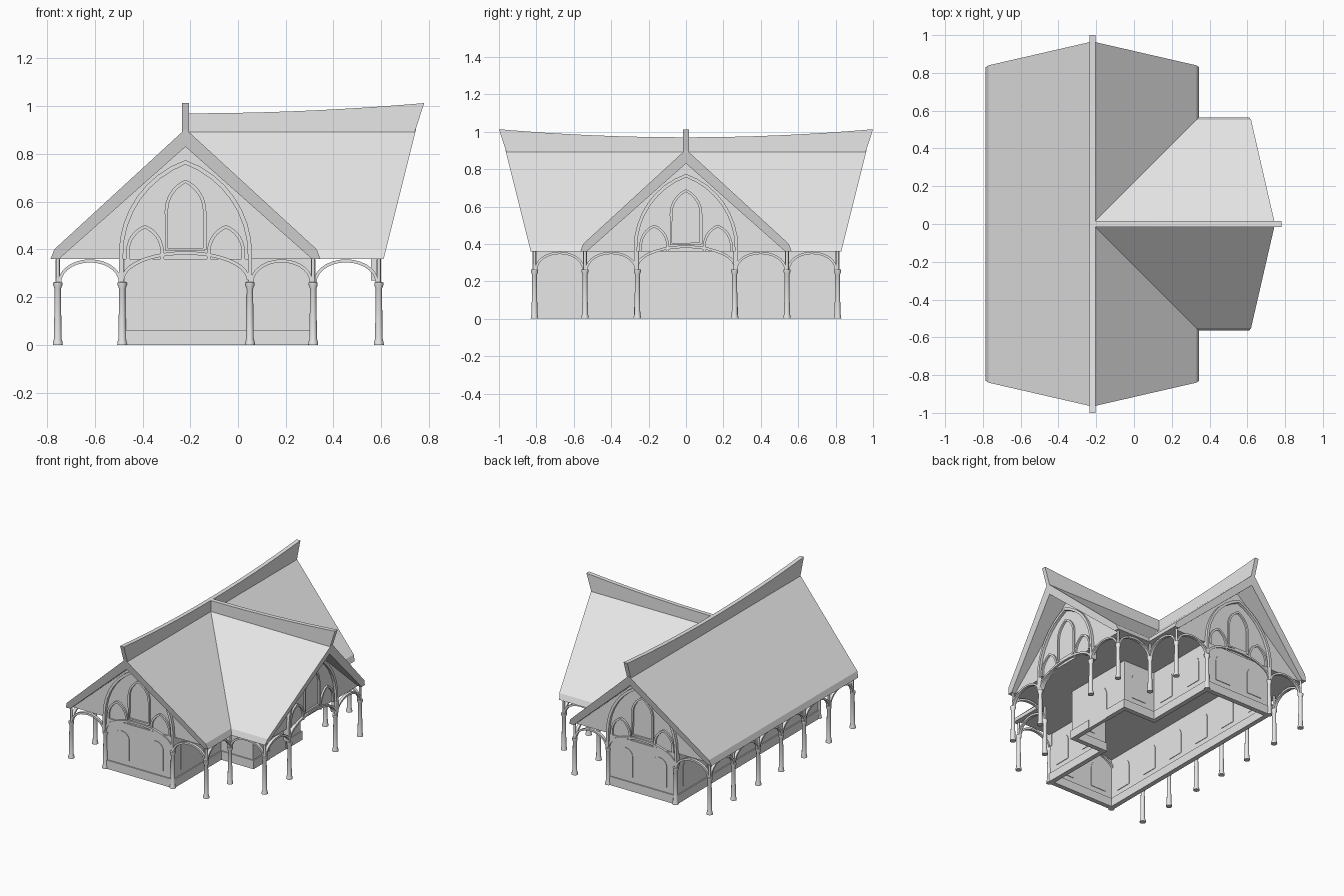
import bpy, bmesh
from math import sin, cos, pi, sqrt, atan2
from mathutils import Matrix, Vector

if "Cube" in bpy.data.objects:
    bpy.data.objects.remove(bpy.data.objects["Cube"])

stone = bpy.data.materials.new("light_grey")
stone.use_nodes = True
GREY = (0.8, 0.8, 0.8, 1)
stone.diffuse_color = GREY
stone.node_tree.nodes["Principled BSDF"].inputs["Base Color"].default_value = GREY

RIDGE_X = -0.22
EAVE = 0.36


def frame(x, y, angle):
    """Local u runs along a wall, v goes up, w points outward."""
    upright = Matrix(((1, 0, 0, 0), (0, 0, -1, 0), (0, 1, 0, 0), (0, 0, 0, 1)))
    return Matrix.Translation((x, y, 0)) @ Matrix.Rotation(angle, 4, "Z") @ upright


def finish(bm, name):
    bmesh.ops.recalc_face_normals(bm, faces=bm.faces)
    mesh = bpy.data.meshes.new(name)
    bm.to_mesh(mesh)
    bm.free()
    mesh.materials.append(stone)
    ob = bpy.data.objects.new(name, mesh)
    bpy.context.collection.objects.link(ob)
    return ob


def extrude(bm, faces, depth, matrix):
    res = bmesh.ops.extrude_face_region(bm, geom=faces)["geom"]
    top = [g for g in res if isinstance(g, bmesh.types.BMVert)]
    bmesh.ops.translate(bm, verts=top, vec=(0, 0, depth))
    base = {v for f in faces if f.is_valid for v in f.verts}
    bmesh.ops.transform(bm, matrix=matrix, verts=list(base | set(top)))


def prism(bm, pts, w0, w1, matrix):
    face = bm.faces.new([bm.verts.new((u, v, w0)) for u, v in pts])
    extrude(bm, [face], w1 - w0, matrix)


def rib(bm, path, width, w0, w1, matrix):
    """Flat band that follows a path in the u, v plane."""
    pairs = []
    for i, p in enumerate(path):
        a, b = path[max(i - 1, 0)], path[min(i + 1, len(path) - 1)]
        t = (Vector(b) - Vector(a)).normalized() * width / 2
        pairs.append([bm.verts.new((p[0] - s * t.y, p[1] + s * t.x, w0)) for s in (-1, 1)])
    faces = [bm.faces.new((a[0], b[0], b[1], a[1])) for a, b in zip(pairs, pairs[1:])]
    extrude(bm, faces, w1 - w0, matrix)


def round_arch(half, spring, top, n=14):
    return [(half * cos(pi * i / n), spring + (top - spring) * sin(pi * i / n)) for i in range(n + 1)]


def pointed_arch(mid, half, foot, spring, top, n=8):
    h = top - spring
    c = (h * h - half * half) / (2 * half)
    r = half + c
    right = []
    for i in range(n + 1):
        a = atan2(h, c) * i / n
        right.append((r * cos(a) - c, spring + r * sin(a)))
    right = [(half, foot)] + right
    left = [(-u, v) for u, v in reversed(right[:-1])]
    return [(mid + u, v) for u, v in right + left]


def box(bm, x0, x1, y0, y1, z0, z1):
    m = Matrix.Translation(((x0 + x1) / 2, (y0 + y1) / 2, (z0 + z1) / 2))
    bmesh.ops.create_cube(bm, size=1, matrix=m @ Matrix.Diagonal((x1 - x0, y1 - y0, z1 - z0, 1)))


# Roofs, with gable ends that lean outward toward the ridge
SECTION = [(0, 0.905), (0.55, 0.4), (0.565, EAVE), (0.53, EAVE), (0, 0.83),
           (-0.53, EAVE), (-0.565, EAVE), (-0.55, 0.4)]


def roof(name, w0, angle):
    bm = bmesh.new()
    prism(bm, SECTION, w0, 0.83, Matrix())
    for v in bm.verts:
        if abs(v.co.z) > 0.1:
            v.co.z += (v.co.y - EAVE) * 0.25 * (1 if v.co.z > 0 else -1)
    bm.transform(frame(RIDGE_X, 0, angle))
    finish(bm, name)


roof("main_roof", -0.83, 0)
roof("wing_roof", 0, pi / 2)


# Ridge boards, rising in a gentle curve to the ends
def ridge(name, start, angle):
    n = 16
    us = [start + (1 - start) * i / n for i in range(n + 1)]
    top = [(u, 0.97 + 0.043 * u * u) for u in us]
    bottom = [(0.96, 0.89), (0.96 * start, 0.89)]
    bm = bmesh.new()
    prism(bm, top + bottom, -0.015, 0.015, frame(RIDGE_X, 0, angle))
    finish(bm, name)


ridge("main_ridge_board", -1, pi / 2)
ridge("wing_ridge_board", 0, 0)

# Flat soffit under the roofs
bm = bmesh.new()
box(bm, -0.765, 0.325, -0.8, 0.8, EAVE, EAVE + 0.012)
box(bm, 0.325, 0.58, -0.54, 0.54, EAVE, EAVE + 0.012)
finish(bm, "soffit")

# Gable walls with traceried ribs
GABLES = {"front": (RIDGE_X, -0.8, 0), "back": (RIDGE_X, 0.8, pi), "wing": (0.58, 0, pi / 2)}
for side, place in GABLES.items():
    m = frame(*place)
    bm = bmesh.new()
    prism(bm, [(-0.535, EAVE), (0.535, EAVE), (0, 0.835)], -0.02, 0, m)
    finish(bm, side + "_gable_wall")
    bm = bmesh.new()
    rib(bm, pointed_arch(0, 0.27, 0.27, 0.38, 0.765), 0.018, -0.022, 0.02, m)
    rib(bm, round_arch(0.262, 0.275, 0.385, 20), 0.014, -0.022, 0.016, m)
    centre = pointed_arch(0, 0.08, 0.4, 0.56, 0.685)
    rib(bm, centre + [centre[0]], 0.014, -0.022, 0.012, m)
    for s in (-1, 1):
        rib(bm, pointed_arch(s * 0.17, 0.072, 0.36, 0.39, 0.495), 0.014, -0.022, 0.012, m)
    finish(bm, side + "_gable_ribs")


# Walls and plinth around the T-shaped plan, open at the doorway
def wall(name, z0, z1, thick, gap):
    half = [(0.3, gap), (0.3, 0.26), (0.045, 0.26), (0.045, 0.8), (-0.48, 0.8)]
    path = half + [(x, -y) for x, y in reversed(half)]
    bm = bmesh.new()
    cols = [[bm.verts.new((x, y, z)) for z in (z0, z1)] for x, y in path]
    for a, b in zip(cols, cols[1:]):
        bm.faces.new((a[0], b[0], b[1], a[1]))
    ob = finish(bm, name)
    mod = ob.modifiers.new("thickness", "SOLIDIFY")
    mod.thickness = thick
    mod.offset = 0
    mod.use_even_offset = True


wall("walls", 0, EAVE, 0.018, 0.085)
wall("plinth", 0, 0.062, 0.034, 0.09)

# Arched windows, slightly proud on both faces of the wall
windows = [(RIDGE_X + s * 0.135, t * 0.8, 0) for s in (-1, 1) for t in (-1, 1)]
windows += [(0.185, s * 0.26, 0) for s in (-1, 1)]
windows += [(0.045, s * y, pi / 2) for s in (-1, 1) for y in (0.4, 0.67)]
windows += [(-0.48, s * y, pi / 2) for s in (-1, 1) for y in (0.135, 0.4, 0.67)]
bm = bmesh.new()
for place in windows:
    prism(bm, round_arch(0.06, 0.245, 0.3) + [(-0.06, 0.1), (0.06, 0.1)], -0.013, 0.013, frame(*place))
finish(bm, "windows")

# Door and the wall above it
bm = bmesh.new()
box(bm, 0.291, 0.309, -0.09, 0.09, 0.2, EAVE)
finish(bm, "door_head_wall")
bm = bmesh.new()
prism(bm, round_arch(0.09, 0.18, 0.27) + [(-0.09, 0), (0.09, 0)], -0.013, 0.013, frame(0.3, 0, pi / 2))
finish(bm, "door")

# Columns: one turned shape shared by every position
PROFILE = [(0, 0), (0.021, 0), (0.02, 0.012), (0.016, 0.025), (0.013, 0.235), (0.019, 0.25),
           (0.019, 0.262), (0.008, 0.264), (0.008, EAVE)]
bm = bmesh.new()
ring = [bm.verts.new((r, 0, z)) for r, z in PROFILE]
edges = [bm.edges.new(p) for p in zip(ring, ring[1:])]
bmesh.ops.spin(bm, geom=ring + edges, axis=(0, 0, 1), cent=(0, 0, 0), angle=2 * pi, steps=14)
bmesh.ops.remove_doubles(bm, verts=bm.verts, dist=0.0001)
column = finish(bm, "column")
bpy.context.view_layer.objects.active = column
column.select_set(True)
bpy.ops.object.shade_smooth_by_angle(angle=0.6)
column.select_set(False)

BAYS = (0.26, 0.54, 0.81)
spots = [(-0.755, 0)]
for s in (-1, 1):
    spots += [(-0.755, s * y) for y in BAYS]
    spots += [(0.315, s * 0.54), (0.59, s * 0.54), (0.59, s * 0.26)]
    spots += [(x, s * 0.81) for x in (-0.485, 0.05, 0.315)]
column.location = (*spots[0], 0)
for x, y in spots[1:]:
    copy = column.copy()
    copy.location = (x, y, 0)
    bpy.context.collection.objects.link(copy)

# Arcade arches between neighbouring columns
spans = []
for s in (-1, 1):
    stops = (0,) + BAYS
    spans += [((-0.755, s * a), (-0.755, s * b)) for a, b in zip(stops, stops[1:])]
    spans += [((-0.755, s * 0.81), (-0.485, s * 0.81)), ((0.05, s * 0.81), (0.315, s * 0.81)),
              ((0.315, s * 0.54), (0.315, s * 0.81)), ((0.315, s * 0.54), (0.59, s * 0.54)),
              ((0.59, s * 0.26), (0.59, s * 0.54))]
bm = bmesh.new()
for (ax, ay), (bx, by) in spans:
    dx, dy = bx - ax, by - ay
    m = frame((ax + bx) / 2, (ay + by) / 2, atan2(dy, dx))
    rib(bm, round_arch(sqrt(dx * dx + dy * dy) / 2 - 0.008, 0.262, 0.352), 0.013, -0.01, 0.01, m)
finish(bm, "arcade_arches")
